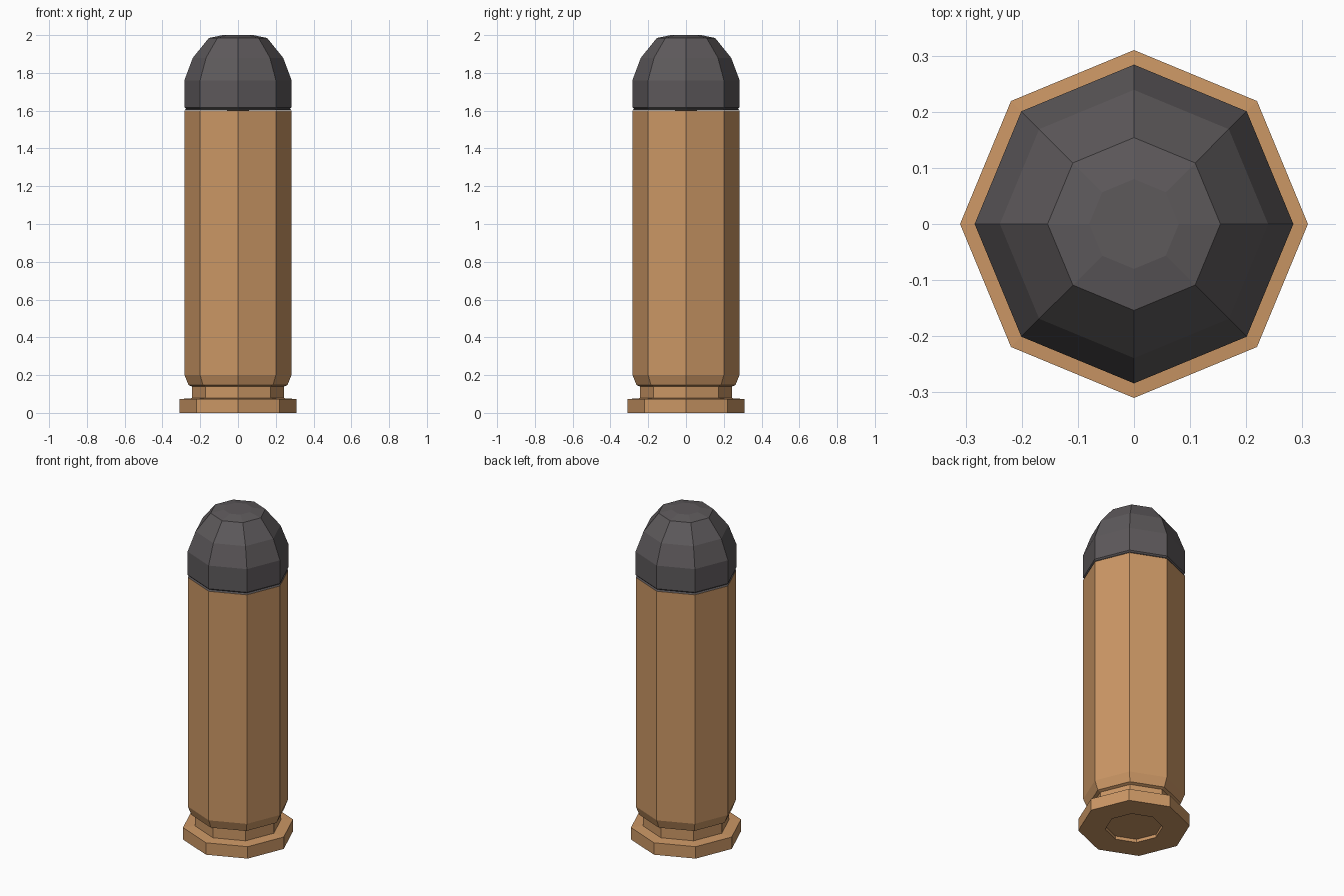
import bpy, bmesh
from math import cos, sin, pi

if "Cube" in bpy.data.objects:
    bpy.data.objects.remove(bpy.data.objects["Cube"])

SIDES = 8


def material(name, color):
    m = bpy.data.materials.new(name)
    m.diffuse_color = color
    m.use_nodes = True
    m.node_tree.nodes["Principled BSDF"].inputs["Base Color"].default_value = m.diffuse_color
    return m


def lathe(name, profile, mat):
    """Revolve (radius, z) points into a faceted solid; radius 0 makes a pole."""
    bm = bmesh.new()
    rings = []
    for r, z in profile:
        if r == 0:
            rings.append([bm.verts.new((0, 0, z))] * SIDES)
        else:
            rings.append([bm.verts.new((r * cos(2 * pi * i / SIDES), r * sin(2 * pi * i / SIDES), z))
                          for i in range(SIDES)])
    for a, b in zip(rings, rings[1:]):
        for i in range(SIDES):
            j = (i + 1) % SIDES
            bm.faces.new(list(dict.fromkeys((a[i], a[j], b[j], b[i]))))
    bmesh.ops.recalc_face_normals(bm, faces=bm.faces)
    me = bpy.data.meshes.new(name)
    bm.to_mesh(me)
    bm.free()
    me.materials.append(mat)
    ob = bpy.data.objects.new(name, me)
    bpy.context.collection.objects.link(ob)
    return ob


copper = material("copper", (0.60, 0.31, 0.13, 1))
lead = material("lead", (0.11, 0.10, 0.105, 1))

# Casing: recessed primer pocket, rim, extractor groove, straight wall
lathe("casing", [(0, 0.02), (0.16, 0.02), (0.16, 0), (0.31, 0), (0.31, 0.073),
                 (0.243, 0.078), (0.243, 0.14), (0.262, 0.147), (0.283, 0.2),
                 (0.283, 1.602), (0, 1.602)], copper)

# Rounded tip with a thin undercut above the casing mouth
lathe("tip", [(0, 1.602), (0.283, 1.603), (0.276, 1.61), (0.284, 1.618), (0.284, 1.76), (0.239, 1.88),
              (0.154, 1.985), (0.08, 2.0), (0, 2.0)], lead)
